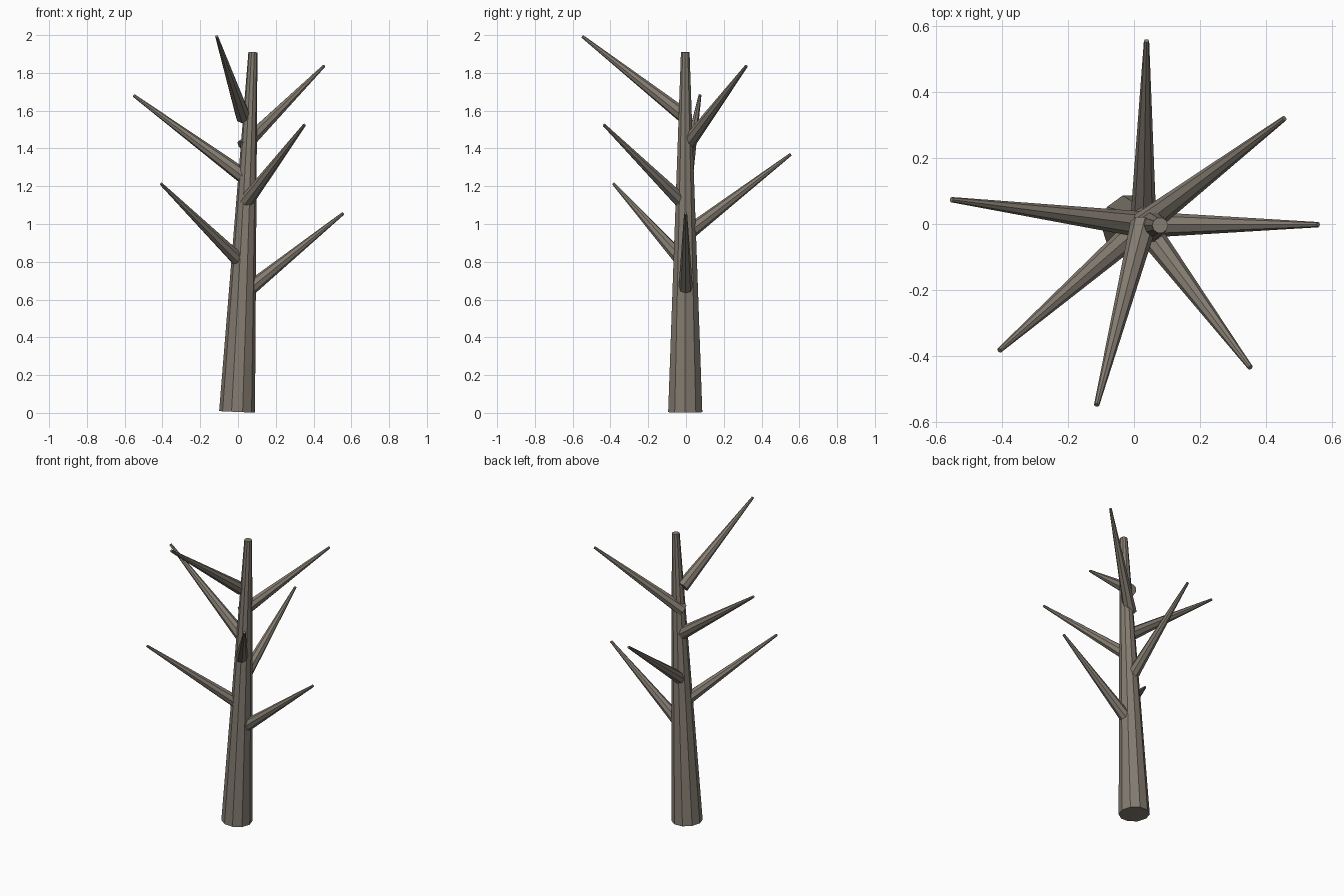
import bpy, math
from mathutils import Vector

if "Cube" in bpy.data.objects:
    bpy.data.objects.remove(bpy.data.objects["Cube"])

bark = bpy.data.materials.new("bark")
bark.diffuse_color = (0.23, 0.20, 0.165, 1)
bark.use_nodes = True
bark.node_tree.nodes["Principled BSDF"].inputs["Base Color"].default_value = bark.diffuse_color


def tapered(name, start, end, r1, r2, sides, spin=0.0):
    """Flat-sided tapered cylinder running from start to end."""
    start, end = Vector(start), Vector(end)
    axis = end - start
    bpy.ops.mesh.primitive_cone_add(vertices=sides, radius1=r1, radius2=r2,
                                    depth=axis.length)
    ob = bpy.context.object
    ob.name = name
    yaw = math.atan2(axis.y, axis.x)
    tilt = math.atan2(math.hypot(axis.x, axis.y), axis.z)
    ob.rotation_mode = 'QUATERNION'
    z_turn = Vector((0, 0, 1))
    from mathutils import Quaternion
    ob.rotation_quaternion = (Quaternion(z_turn, yaw)
                              @ Quaternion((0, 1, 0), tilt)
                              @ Quaternion(z_turn, spin))
    ob.location = (start + end) / 2
    ob.data.materials.append(bark)
    return ob


# Leaning trunk, a corner facing +x
tapered("trunk", (-0.005, -0.004, 0.005), (0.079, -0.004, 1.91),
        0.095, 0.024, 10, math.radians(90))

# Branches spiral up the trunk
for i in range(7):
    a = -math.radians(136.95) * i
    z = 0.63 + 0.156 * i
    tip = (0.558 * math.cos(a), 0.558 * math.sin(a) - 0.002, z + 0.427)
    tapered(f"branch_{i + 1}", (0.028, -0.002, z), tip, 0.040, 0.008, 8)
